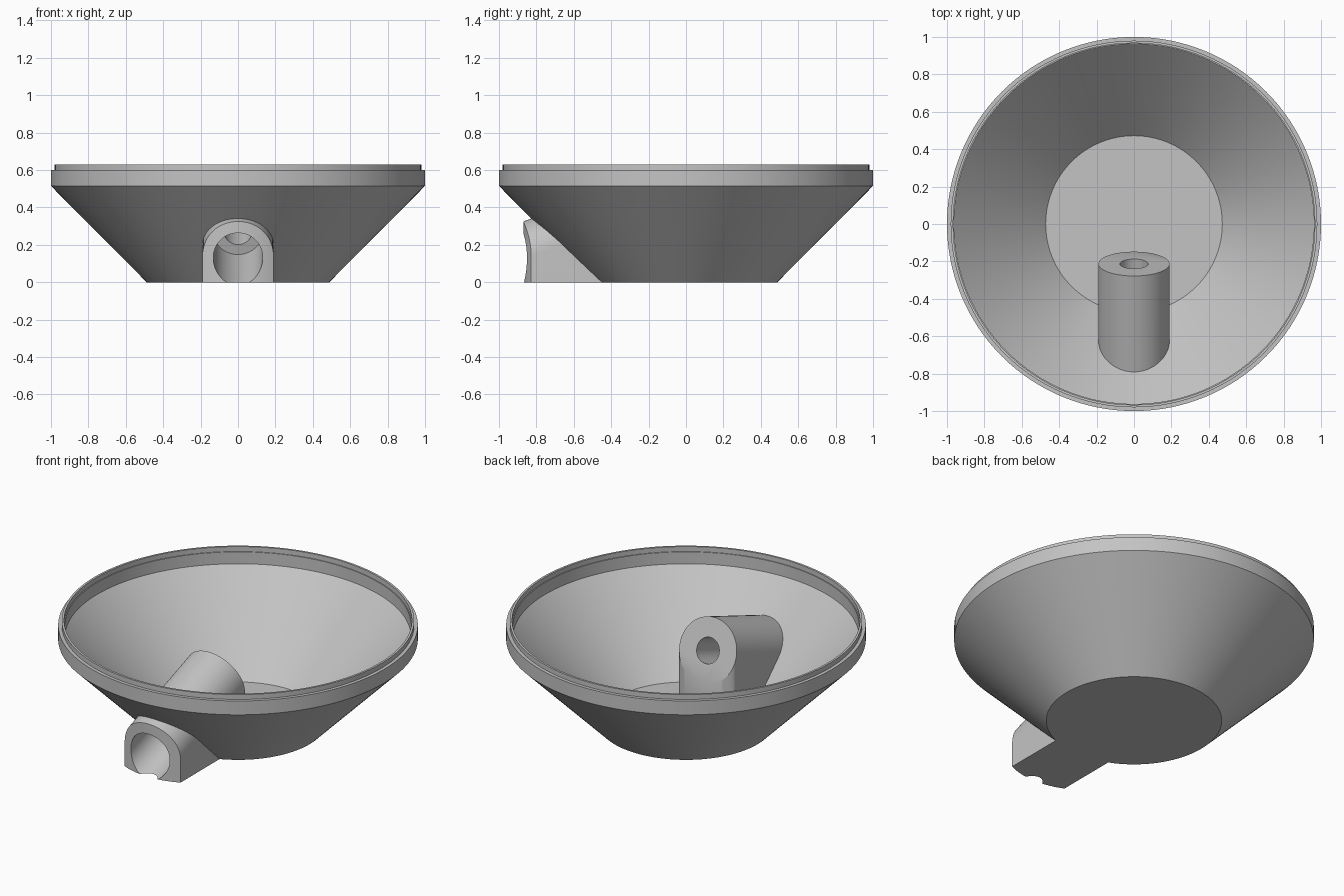
import bpy, bmesh, math
from mathutils import Vector, Matrix

cube = bpy.data.objects.get("Cube")
if cube:
    bpy.data.objects.remove(cube, do_unlink=True)

grey = bpy.data.materials.new("plain grey")
grey.use_nodes = True
colour = (0.55, 0.55, 0.55, 1)
grey.diffuse_color = colour
grey.node_tree.nodes["Principled BSDF"].inputs["Base Color"].default_value = colour

SEGMENTS = 128
TILT = math.radians(20)
AXIS = Vector((0, math.cos(TILT), math.sin(TILT)))
TUBE_END = Vector((0, -0.213, 0.362))
TUBE_RADIUS = 0.19


def make_object(name, bm):
    bmesh.ops.recalc_face_normals(bm, faces=bm.faces)
    mesh = bpy.data.meshes.new(name)
    bm.to_mesh(mesh)
    bm.free()
    mesh.materials.append(grey)
    obj = bpy.data.objects.new(name, mesh)
    bpy.context.collection.objects.link(obj)
    return obj


def cylinder(name, start, end, radius, segments=64):
    bm = bmesh.new()
    along = end - start
    place = Matrix.Translation((start + end) / 2) @ along.to_track_quat('Z', 'Y').to_matrix().to_4x4()
    bmesh.ops.create_cone(bm, cap_ends=True, segments=segments, radius1=radius,
                          radius2=radius, depth=along.length, matrix=place)
    return make_object(name, bm)


def combine(obj, other, operation):
    mod = obj.modifiers.new(operation.lower(), 'BOOLEAN')
    mod.operation, mod.solver, mod.object = operation, 'EXACT', other
    bpy.context.view_layer.objects.active = obj
    bpy.ops.object.modifier_apply(modifier=mod.name)
    bpy.data.objects.remove(other, do_unlink=True)


# Bowl: closed profile spun around the vertical axis
profile = [(0, 0), (0.488, 0), (1, 0.515), (1, 0.6), (0.98, 0.6), (0.98, 0.63),
           (0.967, 0.63), (0.967, 0.6), (0.962, 0.6), (0.962, 0.527), (0.472, 0.03), (0, 0.03)]
bm = bmesh.new()
verts = [bm.verts.new((r, 0, z)) for r, z in profile]
edges = [bm.edges.new(pair) for pair in zip(verts, verts[1:])]
bmesh.ops.spin(bm, geom=verts + edges, cent=(0, 0, 0), axis=(0, 0, 1),
               angle=math.tau, steps=SEGMENTS, use_duplicate=False)
bmesh.ops.remove_doubles(bm, verts=bm.verts, dist=0.0005)
bowl = make_object("bowl_with_socket", bm)

# Socket: slanted round bar filled straight down to the ground
bm = bmesh.new()
side = Vector((1, 0, 0))
up = side.cross(AXIS)
for centre in (TUBE_END, TUBE_END - AXIS * 0.85):
    for i in range(72):
        a = math.tau * i / 72
        p = centre + (side * math.cos(a) + up * math.sin(a)) * TUBE_RADIUS
        bm.verts.new((p.x, p.y, max(p.z, 0)))
        bm.verts.new((p.x, p.y, 0))
bmesh.ops.remove_doubles(bm, verts=bm.verts, dist=0.0001)
hull = bmesh.ops.convex_hull(bm, input=bm.verts)
loose = {g for g in hull["geom_interior"] + hull["geom_unused"] if isinstance(g, bmesh.types.BMVert)}
bmesh.ops.delete(bm, geom=list(loose), context='VERTS')
bmesh.ops.dissolve_limit(bm, angle_limit=0.002, verts=bm.verts, edges=bm.edges)
socket = make_object("socket", bm)

# Rounded front of the socket
front = cylinder("front_trim", Vector((0, -0.42, -0.5)), Vector((0, -0.42, 1)), 0.45, SEGMENTS)
combine(socket, front, 'INTERSECT')
combine(bowl, socket, 'UNION')

# Stepped bore: wide from the front, narrow through to the inner end
bore_end = TUBE_END - AXIS * 0.263
combine(bowl, cylinder("wide_bore", TUBE_END - AXIS * 1.1, bore_end, 0.132), 'DIFFERENCE')
combine(bowl, cylinder("narrow_bore", bore_end - AXIS * 0.1, TUBE_END + AXIS * 0.1, 0.075), 'DIFFERENCE')

bpy.ops.object.select_all(action='DESELECT')
bowl.select_set(True)
bpy.context.view_layer.objects.active = bowl
bpy.ops.object.shade_smooth_by_angle(angle=math.radians(25))
